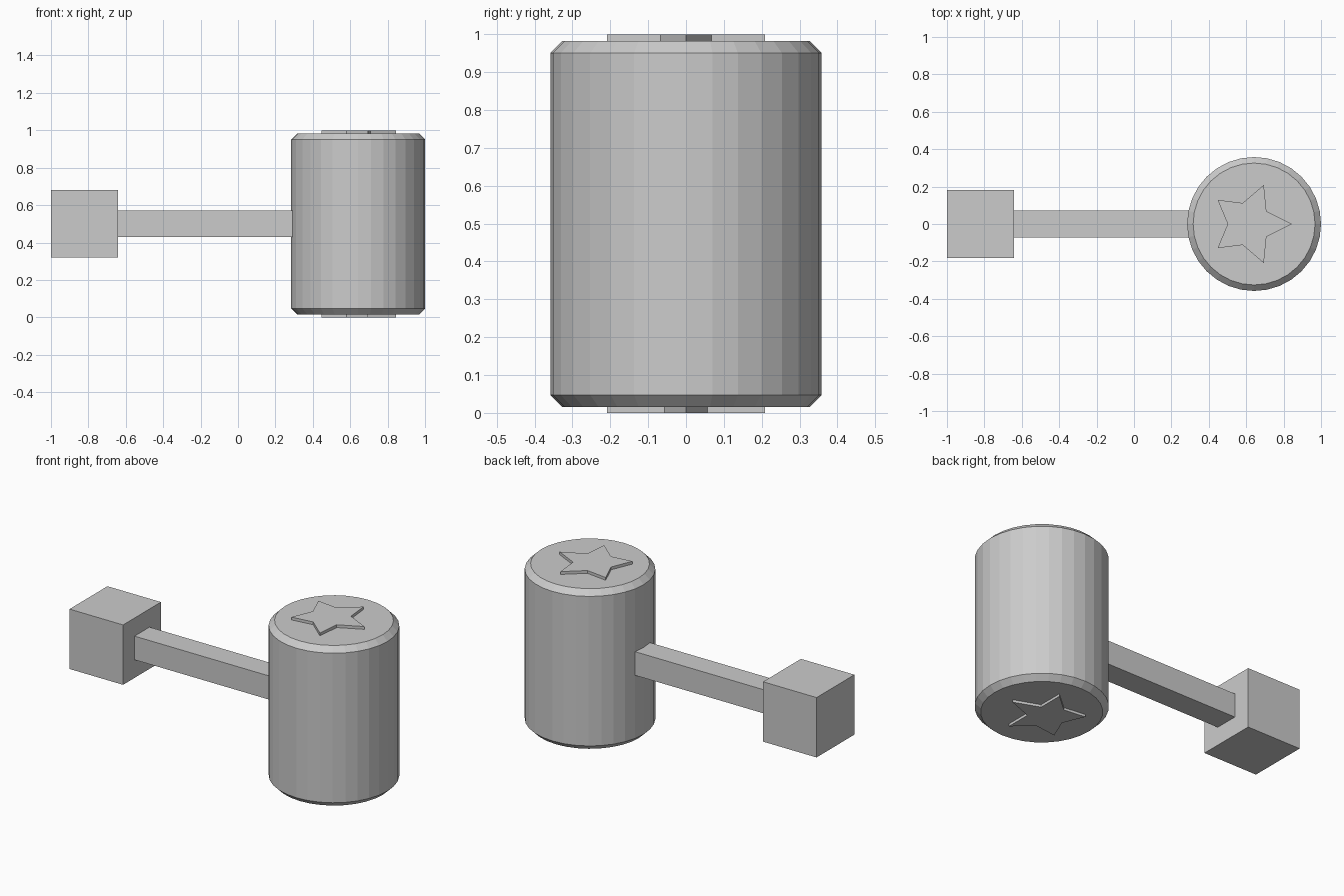
import bpy, bmesh, math

if "Cube" in bpy.data.objects:
    bpy.data.objects.remove(bpy.data.objects["Cube"])

HEAD_X, R = 0.642, 0.358


def make_object(name, bm):
    bmesh.ops.recalc_face_normals(bm, faces=bm.faces)
    mesh = bpy.data.meshes.new(name)
    bm.to_mesh(mesh)
    bm.free()
    ob = bpy.data.objects.new(name, mesh)
    bpy.context.collection.objects.link(ob)
    return ob


def box(name, x0, x1, side):
    bpy.ops.mesh.primitive_cube_add(size=1, location=((x0 + x1) / 2, 0, 0.5))
    ob = bpy.context.object
    ob.name = name
    ob.scale = (x1 - x0, side, side)
    return ob


def star(name, half, z0, z1):
    # half outline on +y, mirrored across y = 0, then extruded
    outline = half + [(x, -y) for x, y in reversed(half[1:-1])]
    bm = bmesh.new()
    face = bm.faces.new([bm.verts.new((x, y, z0)) for x, y in outline])
    ext = bmesh.ops.extrude_face_region(bm, geom=[face], use_keep_orig=True)
    verts = [g for g in ext["geom"] if isinstance(g, bmesh.types.BMVert)]
    bmesh.ops.translate(bm, vec=(0, 0, z1 - z0), verts=verts)
    return make_object(name, bm)


# Barrel head with chamfered rims
bm = bmesh.new()
bmesh.ops.create_cone(bm, cap_ends=True, segments=32, radius1=R, radius2=R, depth=0.968)
rims = [e for e in bm.edges if abs(e.verts[0].co.z - e.verts[1].co.z) < 1e-4]
bmesh.ops.bevel(bm, geom=rims, offset=0.032, segments=1, affect='EDGES')
head = make_object("hammer_head", bm)
head.location = (HEAD_X, 0, 0.499)

# Raised stars on both ends of the head
for name, notch, z0, z1 in (("top_star", (0.708, 0.068), 0.97, 1.0),
                            ("bottom_star", (0.694, 0.057), 0.0, 0.03)):
    star(name, [(0.846, 0), notch, (0.694, 0.209), (0.581, 0.112),
                (0.447, 0.129), (0.501, 0)], z0, z1)

# Square handle and cube grip
box("handle", -0.66, 0.40, 0.143)
box("grip_block", -1.0, -0.642, 0.362)
